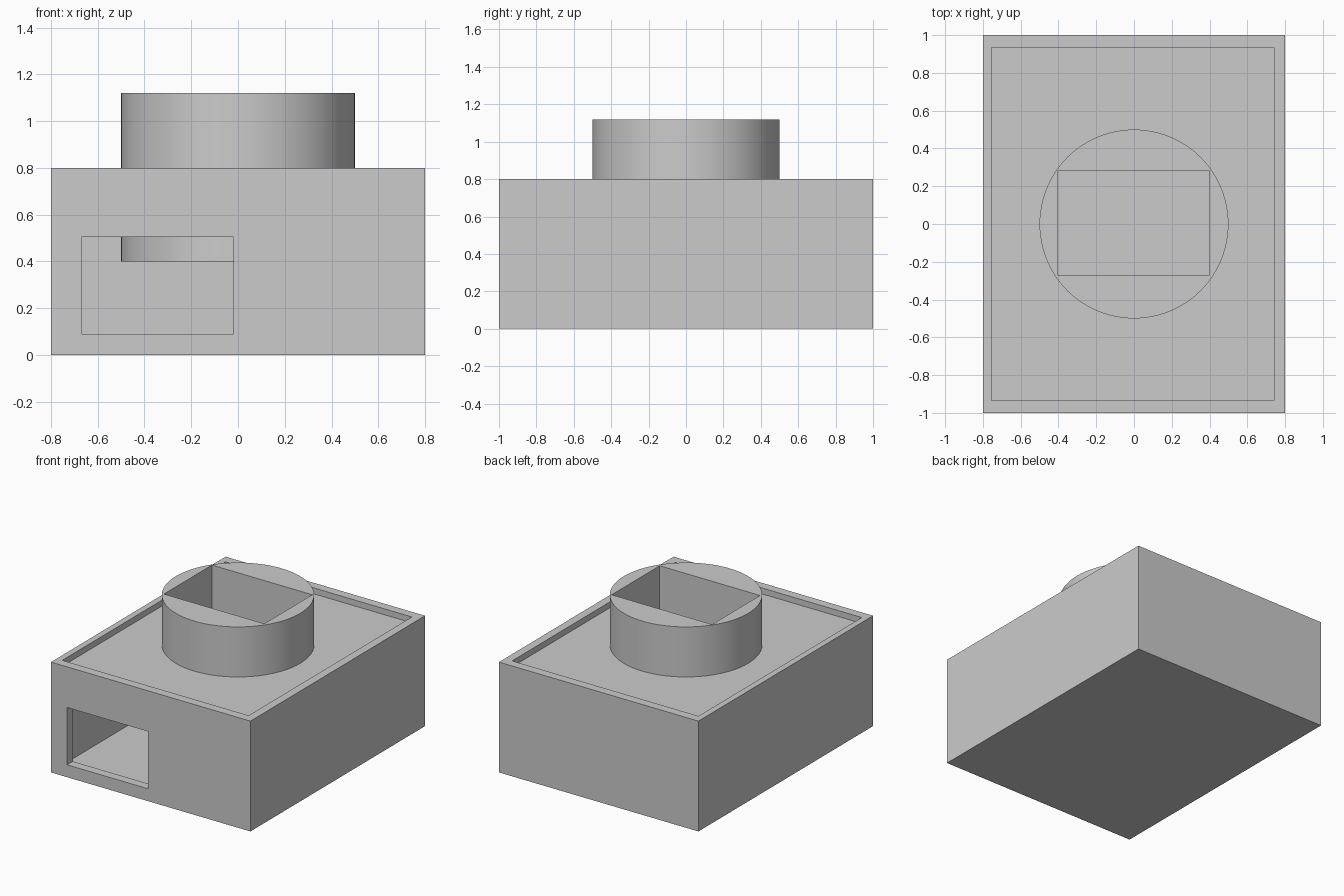
import bpy

default = bpy.data.objects.get("Cube")
if default:
    bpy.data.objects.remove(default, do_unlink=True)

grey = bpy.data.materials.new("light grey")
grey.use_nodes = True
colour = (0.6, 0.6, 0.6, 1)
grey.diffuse_color = colour
grey.node_tree.nodes["Principled BSDF"].inputs["Base Color"].default_value = colour


def box(name, low, high):
    """Box spanning two opposite corners."""
    bpy.ops.mesh.primitive_cube_add(size=1)
    ob = bpy.context.object
    ob.name = name
    ob.location = [(a + b) / 2 for a, b in zip(low, high)]
    ob.scale = [b - a for a, b in zip(low, high)]
    bpy.ops.object.transform_apply(location=True, rotation=False, scale=True)
    ob.data.materials.append(grey)
    return ob


def tube(name, radius, bottom, top):
    bpy.ops.mesh.primitive_cylinder_add(
        vertices=96, radius=radius, depth=top - bottom,
        location=(0, 0, (bottom + top) / 2))
    ob = bpy.context.object
    ob.name = name
    bpy.ops.object.transform_apply(location=True, rotation=False, scale=False)
    ob.data.materials.append(grey)
    return ob


def combine(target, other, operation="DIFFERENCE"):
    """Boolean the other solid into the target and discard it."""
    other.hide_render = True
    mod = target.modifiers.new("combine", "BOOLEAN")
    mod.operation = operation
    mod.solver = "EXACT"
    mod.object = other
    bpy.context.view_layer.objects.active = target
    bpy.ops.object.modifier_apply(modifier=mod.name)
    bpy.data.objects.remove(other, do_unlink=True)


# Open-topped housing with a window in the front wall
housing = box("housing", (-0.8, -1, 0), (0.8, 1, 0.8))
combine(housing, box("cavity", (-0.755, -0.935, 0.04), (0.74, 0.935, 1)))
combine(housing, box("window_cutter", (-0.67, -1.1, 0.09), (-0.02, -0.8, 0.505)))

# Sunken lid joined with the round chute, pierced by a rectangular shaft
lid = box("lid_with_chute", (-0.755, -0.935, 0.715), (0.74, 0.935, 0.757))
combine(lid, tube("chute", 0.5, 0.4, 1.12), "UNION")
combine(lid, box("shaft_cutter", (-0.405, -0.27, 0.3), (0.4, 0.28, 1.3)))

bpy.ops.object.select_all(action="DESELECT")
lid.select_set(True)
bpy.context.view_layer.objects.active = lid
bpy.ops.object.shade_smooth_by_angle(angle=0.5)
